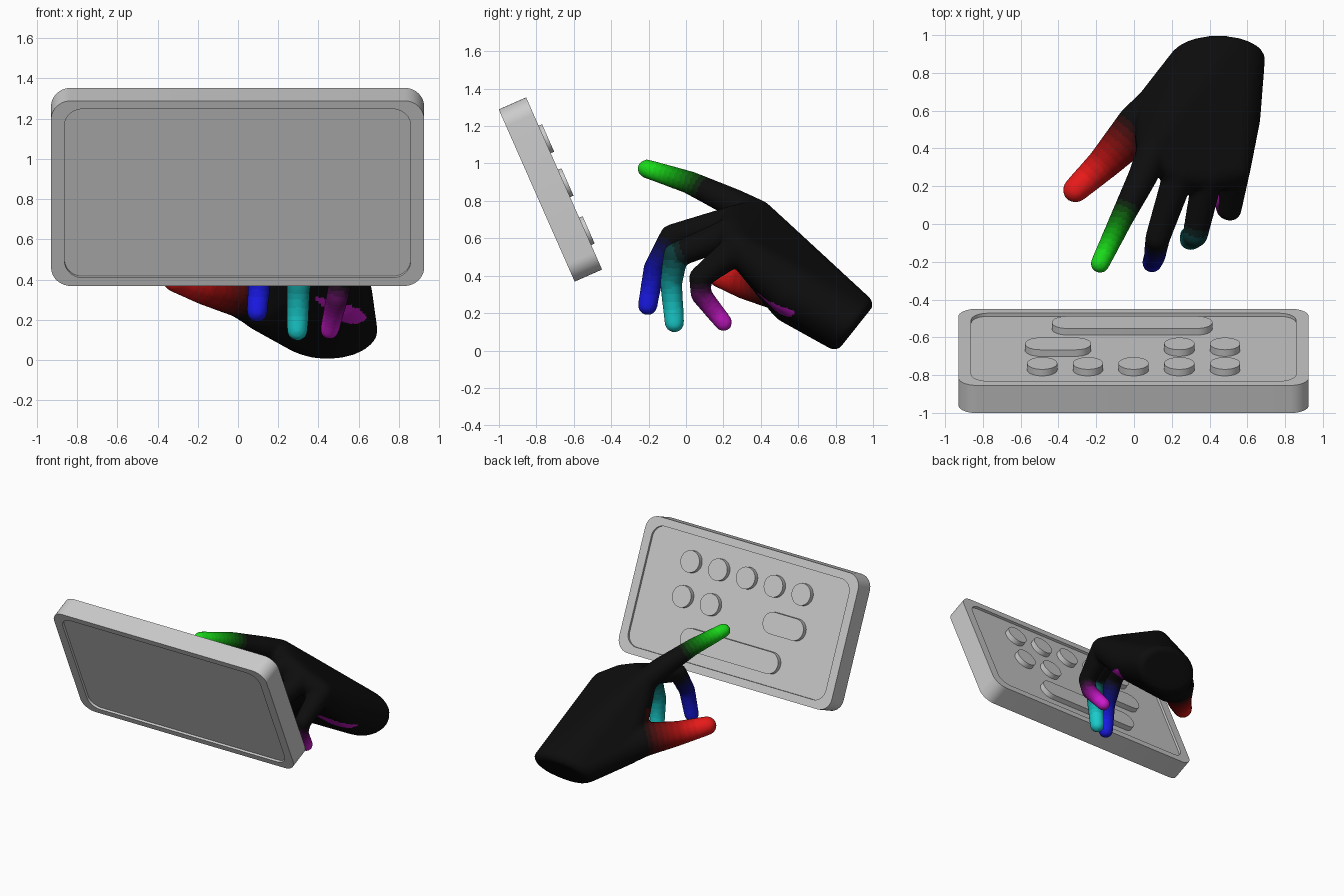
import bpy, bmesh, math
from mathutils import Vector, Matrix
from mathutils.geometry import intersect_point_line

if "Cube" in bpy.data.objects:
    bpy.data.objects.remove(bpy.data.objects["Cube"])

# ---------- tilted control panel ----------
TILT = Matrix.Translation((-0.002, -0.725, 0.861)) @ Matrix.Rotation(math.radians(113.8), 4, 'X')


def rounded_rect(hx, hy, r, z, cx=0, cy=0, n=10):
    pts = []
    for q, (sx, sy) in enumerate([(1, 1), (-1, 1), (-1, -1), (1, -1)]):
        for i in range(n + 1):
            a = math.pi / 2 * (q + i / n)
            pts.append((cx + sx * (hx - r) + r * math.cos(a),
                        cy + sy * (hy - r) + r * math.sin(a), z))
    return pts


def loft(name, rings):
    bm = bmesh.new()
    loops = [[bm.verts.new(p) for p in ring] for ring in rings]
    for a, b in zip(loops, loops[1:]):
        for i in range(len(a)):
            j = (i + 1) % len(a)
            bm.faces.new((a[i], a[j], b[j], b[i]))
    bm.faces.new(loops[0][::-1])
    bm.faces.new(loops[-1])
    bmesh.ops.remove_doubles(bm, verts=bm.verts, dist=1e-5)
    bmesh.ops.recalc_face_normals(bm, faces=bm.faces)
    me = bpy.data.meshes.new(name)
    bm.to_mesh(me)
    bm.free()
    ob = bpy.data.objects.new(name, me)
    bpy.context.collection.objects.link(ob)
    ob.matrix_world = TILT
    ob.select_set(True)
    bpy.context.view_layer.objects.active = ob
    return ob


# Body with a shallow recess on both faces (local +z is the front)
loft("panel_body", [
    rounded_rect(0.86, 0.445, 0.09, -0.062),
    rounded_rect(0.86, 0.445, 0.09, -0.08),
    rounded_rect(0.927, 0.503, 0.1, -0.08),
    rounded_rect(0.927, 0.503, 0.1, 0.08),
    rounded_rect(0.86, 0.458, 0.09, 0.08),
    rounded_rect(0.86, 0.458, 0.09, 0.062)])

# Keys on the back: centre x, centre along the panel, half width
keys = [(x, 0.257, 0.08) for x in (-0.484, -0.242, 0, 0.242, 0.484)]
keys += [(0.242, 0, 0.08), (0.484, 0, 0.08), (-0.40, 0, 0.175), (-0.008, -0.28, 0.425)]
for x, u, hw in keys:
    loft("key", [rounded_rect(hw, 0.08, 0.0799, z, x, u) for z in (-0.055, -0.1)])
bpy.ops.object.shade_smooth_by_angle(angle=math.radians(35))

# ---------- hand ----------
# Each finger: colour, fade length, joints from tip to knuckle (x, y, z, radius)
fingers = {
    "thumb": ((0.8, 0.01, 0.01), 0.42, [(-0.31, 0.18, 0.405, 0.068), (-0.16, 0.32, 0.36, 0.088),
                                        (0.03, 0.52, 0.33, 0.125), (0.13, 0.6, 0.28, 0.135)]),
    "index": ((0.01, 0.7, 0.01), 0.32, [(-0.18, -0.21, 0.972, 0.051), (-0.07, 0.02, 0.898, 0.062),
                                        (0.045, 0.25, 0.79, 0.078), (0.1, 0.38, 0.72, 0.088)]),
    "middle": ((0.01, 0.01, 0.8), 0.34, [(0.095, -0.205, 0.24, 0.053), (0.11, -0.17, 0.44, 0.058),
                                         (0.125, -0.075, 0.61, 0.066), (0.24, 0.27, 0.695, 0.085)]),
    "ring": ((0.01, 0.6, 0.6), 0.38, [(0.295, -0.062, 0.148, 0.053), (0.3, -0.08, 0.36, 0.06),
                                      (0.325, -0.055, 0.51, 0.068), (0.39, 0.25, 0.635, 0.083)]),
    "little": ((0.6, 0.01, 0.6), 0.24, [(0.455, 0.2, 0.15, 0.048), (0.49, 0.08, 0.3, 0.056),
                                        (0.51, 0.075, 0.39, 0.06), (0.53, 0.28, 0.55, 0.085)]),
}


def ball(x, y, z, r, n=160):
    pts = []
    for i in range(n):
        h = 1 - 2 * (i + 0.5) / n
        a = i * 2.399963
        s = math.sqrt(1 - h * h)
        pts.append(Vector((x + r * s * math.cos(a), y + r * s * math.sin(a), z + r * h)))
    return pts


def hull(bm, pts):
    bmesh.ops.convex_hull(bm, input=[bm.verts.new(p) for p in pts])


bm = bmesh.new()
for col, fade, joints in fingers.values():
    for a, b in zip(joints, joints[1:]):
        hull(bm, ball(*a) + ball(*b))

# Palm: skin stretched over the knuckles, palm heels and wrist end
palm = []
for col, fade, joints in fingers.values():
    palm += ball(*joints[-1])
palm += ball(0.13, 0.57, 0.275, 0.135) + ball(0.54, 0.56, 0.32, 0.13)
axis, up = Vector((0, 0.78, -0.62)), Vector((0, 0.62, 0.78))
for scale, push in ((1, 0), (0.85, 0.03)):
    for i in range(32):
        a = math.tau * i / 32
        palm.append(Vector((0.445, 0.885, 0.14)) + axis * push
                    + Vector((0.25 * scale * math.cos(a), 0, 0)) + up * (0.172 * scale * math.sin(a)))
hull(bm, palm)
bmesh.ops.delete(bm, geom=[v for v in bm.verts if not v.link_faces], context='VERTS')
bmesh.ops.recalc_face_normals(bm, faces=bm.faces)
me = bpy.data.meshes.new("hand")
bm.to_mesh(me)
bm.free()
hand = bpy.data.objects.new("hand", me)
bpy.context.collection.objects.link(hand)

# Fuse everything into one smooth skin
rem = hand.modifiers.new("fuse", 'REMESH')
rem.mode = 'VOXEL'
rem.voxel_size = 0.014
smo = hand.modifiers.new("soften", 'SMOOTH')
smo.factor, smo.iterations = 0.5, 6
dg = bpy.context.evaluated_depsgraph_get()
skin = bpy.data.meshes.new_from_object(hand.evaluated_get(dg))
hand.modifiers.clear()
hand.data = skin

# Fingertip colours fading into the black skin
STEPS = 10
skin.materials.clear()


def add_material(name, rgb):
    m = bpy.data.materials.new(name)
    m.diffuse_color = (*rgb, 1)
    m.use_nodes = True
    m.node_tree.nodes["Principled BSDF"].inputs["Base Color"].default_value = m.diffuse_color
    skin.materials.append(m)


add_material("black_skin", (0.004, 0.004, 0.004))
segments = []
for f, (name, (col, fade, joints)) in enumerate(fingers.items()):
    for s in range(1, STEPS + 1):
        add_material(f"{name}_{s}", [max(0.004, c * (s / STEPS) ** 1.6) for c in col])
    run = 0
    for a, b in zip(joints, joints[1:]):
        p, q = Vector(a[:3]), Vector(b[:3])
        segments.append((f, p, q, run, fade, a[3], b[3]))
        run += (q - p).length

for poly in skin.polygons:
    poly.use_smooth = True
    best = None
    for f, p, q, run, fade, ra, rb in segments:
        near, t = intersect_point_line(poly.center, p, q)
        t = min(1, max(0, t))
        d = (poly.center - p.lerp(q, t)).length - (ra + (rb - ra) * t)
        if best is None or d < best[0]:
            best = (d, f, 1.15 - (run + t * (q - p).length) / fade)
    level = round(min(1, max(0, best[2])) * STEPS)
    poly.material_index = best[1] * STEPS + level if level else 0
